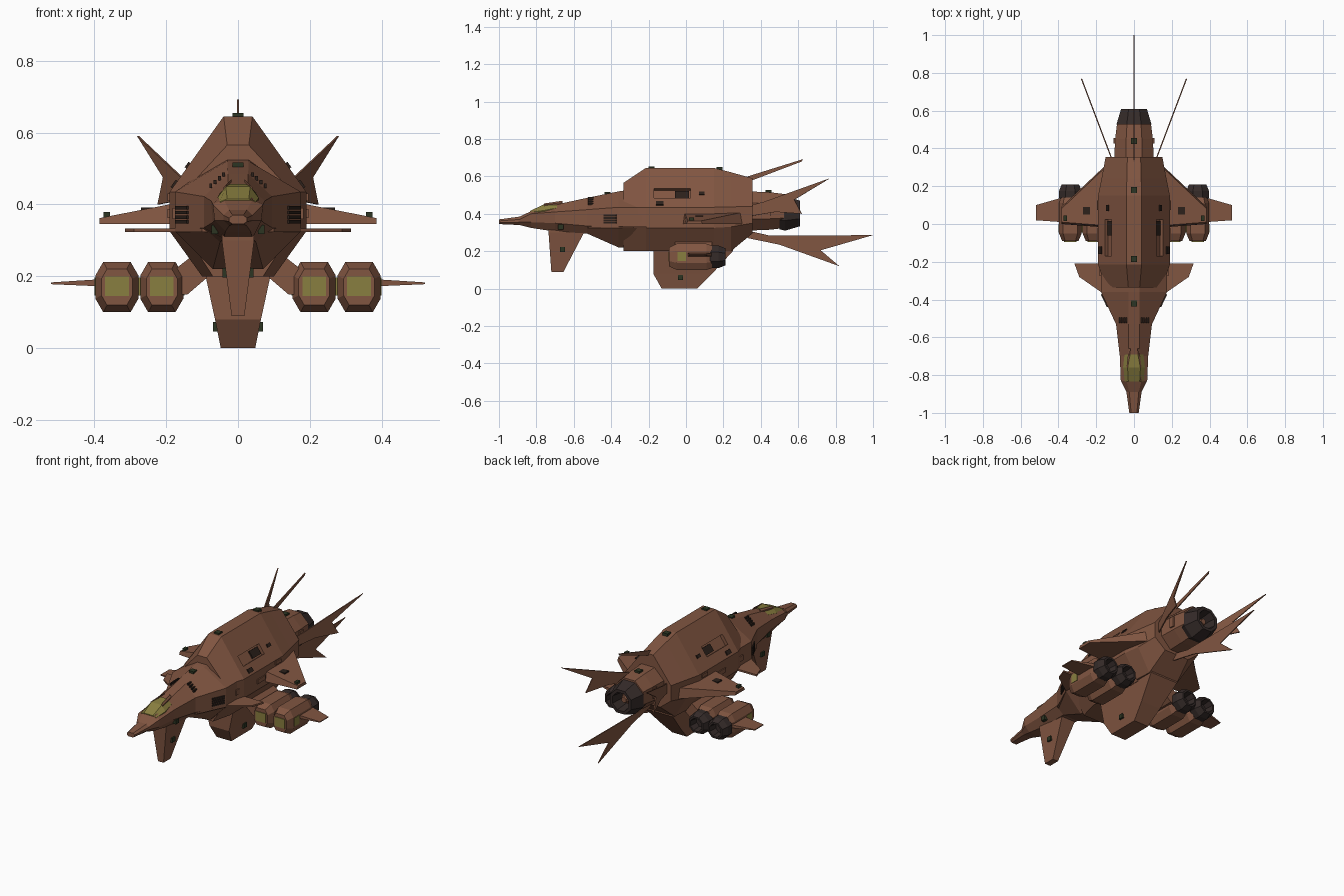
import bpy, bmesh, math
from mathutils import Vector as V

if "Cube" in bpy.data.objects:
    bpy.data.objects.remove(bpy.data.objects["Cube"])


def material(name, rgb):
    m = bpy.data.materials.new(name)
    m.diffuse_color = (*rgb, 1)
    m.use_nodes = True
    m.node_tree.nodes["Principled BSDF"].inputs["Base Color"].default_value = m.diffuse_color
    return m


BROWN = material("rust_brown_hull", (0.22, 0.092, 0.053))
OLIVE = material("olive_glass", (0.25, 0.21, 0.05))
DARK = material("dark_nozzle", (0.035, 0.024, 0.022))
BLACK = material("vent_black", (0.025, 0.015, 0.011))
GREEN = material("dark_green_lamp", (0.025, 0.035, 0.016))


def finish(name, bm, mat, mirror):
    bmesh.ops.recalc_face_normals(bm, faces=bm.faces)
    me = bpy.data.meshes.new(name)
    bm.to_mesh(me)
    bm.free()
    me.materials.append(mat)
    ob = bpy.data.objects.new(name, me)
    bpy.context.collection.objects.link(ob)
    if mirror:
        ob.modifiers.new("mirror", 'MIRROR').use_clip = False
    return ob


def loft(name, rings, mat=BROWN, mirror=False):
    """Skin a row of equal-length point rings and cap both ends."""
    bm = bmesh.new()
    vs = [[bm.verts.new(p) for p in r] for r in rings]
    n = len(rings[0])
    for a, b in zip(vs, vs[1:]):
        for i in range(n):
            j = (i + 1) % n
            bm.faces.new((a[i], a[j], b[j], b[i]))
    bm.faces.new(vs[0])
    bm.faces.new(vs[-1])
    return finish(name, bm, mat, mirror)


def prism(name, pts, vec, mat=BROWN, mirror=False):
    """Extrude a flat polygon along a vector."""
    return loft(name, [pts, [tuple(V(p) + V(vec)) for p in pts]], mat, mirror)


def box(name, c, s, mat=BROWN, mirror=False):
    x, y, z = (c[i] - s[i] / 2 for i in range(3))
    return prism(name, [(x, y, z), (x + s[0], y, z), (x + s[0], y + s[1], z), (x, y + s[1], z)],
                 (0, 0, s[2]), mat, mirror)


def section(y, tw, zt, mw, zm, lw, zl, bw, zb):
    """Symmetric eight-sided hull section."""
    half = [(tw, zt), (mw, zm), (lw, zl), (bw, zb)]
    return [(x, y, z) for x, z in half] + [(-x, y, z) for x, z in reversed(half)]


def ring(y, r, cx, cz, n=8):
    r /= math.cos(math.pi / n)
    return [(cx + r * math.cos((i + .5) * 2 * math.pi / n), y,
             cz + r * math.sin((i + .5) * 2 * math.pi / n)) for i in range(n)]


# Nose and flared neck
loft("neck", [section(*s) for s in (
    (-1.0, .015, .370, .025, .362, .025, .352, .015, .345),
    (-.89, .025, .385, .040, .370, .040, .355, .025, .340),
    (-.83, .040, .413, .070, .400, .065, .355, .035, .325),
    (-.70, .028, .448, .075, .410, .070, .350, .040, .305),
    (-.53, .028, .485, .095, .422, .095, .335, .050, .295),
    (-.36, .030, .520, .175, .435, .175, .325, .070, .220),
    (-.22, .030, .540, .175, .435, .175, .325, .070, .220))])
loft("canopy", [section(*s) for s in (
    (-.835, .030, .415, .050, .408, .050, .38, .03, .37),
    (-.76, .034, .450, .058, .418, .055, .38, .03, .37),
    (-.69, .020, .457, .050, .432, .050, .38, .03, .37))], OLIVE)
for s in (-1, 1):
    prism("canopy_frame", [(s * .033, -.76, .447), (s * .040, -.76, .440),
                           (s * .028, -.66, .452), (s * .018, -.66, .462)], (0, 0, .008))

# Main body with recessed side slots
body = loft("main_body", [section(*s) for s in (
    (-.335, .030, .565, .150, .435, .150, .325, .070, .200),
    (-.215, .040, .645, .190, .435, .190, .325, .100, .200),
    (.15, .040, .645, .190, .435, .190, .325, .100, .200),
    (.24, .038, .622, .172, .437, .172, .330, .095, .200),
    (.355, .035, .590, .150, .440, .150, .350, .080, .295))])
nrm = V((.814, 0, .581))


def on_slope(y0, y1, z0, z1, off):
    """Quad lying on the slanted upper side of the body."""
    return [tuple(V((.19 - (z - .435) * .15 / .21, y, z)) + nrm * off)
            for y, z in ((y0, z0), (y1, z0), (y1, z1), (y0, z1))]


cutter = prism("slot_cutter", on_slope(-.17, .025, .485, .535, .02), nrm * -.04, BROWN, True)
cutter.hide_render = True
mod = body.modifiers.new("slots", 'BOOLEAN')
mod.object = cutter
mod.solver = 'EXACT'
bpy.context.view_layer.objects.active = body
bpy.ops.object.modifier_apply(modifier="slots")
bpy.data.objects.remove(cutter)
prism("slot_vent", on_slope(-.06, .015, .492, .528, -.019), nrm * .008, BLACK, True)

# Body panels
for y, z, w, h in ((-.25, .375, .05, .03), (-.06, .375, .07, .025), (.1, .42, .05, .02)):
    box("side_panel", (.19 if y > -.2 else .176, y, z), (.012, w, h), BROWN, True)
prism("small_hatch", on_slope(.07, .10, .50, .515, 0), nrm * .006, BLACK, True)
prism("lower_hatch", on_slope(-.16, -.12, .445, .465, 0), nrm * .006, BLACK, True)

# Neck vents
for i in range(4):
    z = .347 + i * .013
    prism("neck_vent", [(.138, -.438, z), (.170, -.371, z), (.170, -.371, z + .009),
                        (.138, -.438, z + .009)], (.0054, -.0025, 0), BLACK, True)
for i in range(4):
    box("neck_top_vent", (.04 + i * .012, -.51, .4835 - i * .0105), (.008, .03, .012), BLACK, True)
prism("nose_intake", [(-.03, -.897, .372), (.03, -.897, .372), (.012, -.897, .348),
                      (-.012, -.897, .348)], (0, .02, 0), BLACK)

# Chin fin and belly keel
def slab(z, x, y0, y1):
    return [(-x, y0, z), (x, y0, z), (x, y1, z), (-x, y1, z)]


loft("chin_fin", [slab(.09, .018, -.72, -.655), slab(.30, .045, -.735, -.545),
                  slab(.33, .045, -.735, -.54)])
loft("belly_keel", [slab(.0, .048, -.13, .06), slab(.08, .064, -.175, .14),
                    slab(.20, .09, -.175, .25), slab(.26, .1, -.175, .25)])

# Canards, wings
prism("canard", [(.08, -.53, .323), (.10, -.52, .323), (.175, -.36, .323), (.29, -.28, .323),
                 (.315, -.21, .323), (.15, -.21, .323)], (0, 0, .01), BROWN, True)
loft("wing", [[(x, a, .345), (x, b, .345), (x, b - .01, z), (x, a + .01, z)]
              for x, a, b, z in ((.13, -.02, .33, .412), (.385, 0, .09, .362))], BROWN, True)
box("wing_panel", (.24, .07, .386), (.06, .04, .012), BLACK, True)

# Twin engine pods with winglets and pylons
for cx in (.212, .337):
    def pod(y, k):
        q = [(.038, .07), (.06, .032), (.06, -.032), (.038, -.07)]
        q += [(-a, b) for a, b in reversed(q)]
        return [(cx + a * k, y, .17 + b * k) for a, b in q]
    loft("engine_pod", [pod(-.09, .72), pod(-.05, 1), pod(.11, 1), pod(.14, .85)], BROWN, True)
    box("pod_intake", (cx, -.088, .172), (.066, .012, .055), OLIVE, True)
    box("pod_side_window", (cx, -.022, .172), (.125, .045, .05), OLIVE, True)
    box("pod_vent", (cx, .06, .18), (.123, .08, .012), BLACK, True)
    loft("pod_nozzle", [ring(y, r, cx, .17) for y, r in (
        (.12, .05), (.14, .06), (.175, .06), (.21, .046), (.21, .036), (.16, .03))], DARK, True)
loft("pod_winglet", [[(x, a, z0), (x, b, z0), (x, b, z1), (x, a, z1)] for x, a, b, z0, z1 in (
    (.38, .01, .14, .172, .192), (.52, .02, .10, .178, .183))], BROWN, True)
prism("pylon", [(.07, -.06, .26), (.13, -.06, .255), (.2, -.06, .2), (.2, -.06, .15),
                (.14, -.06, .15), (.07, -.06, .21)], (0, .2, 0), BROWN, True)

# Main engine
loft("engine_block", [ring(y, r, 0, .415) for y, r in ((.33, .105), (.45, .1), (.53, .09))])
loft("main_nozzle", [ring(y, r, 0, .402) for y, r in (
    (.50, .085), (.53, .092), (.61, .068), (.61, .052), (.53, .042))], DARK)
loft("exhaust_core", [ring(y, r, 0, .402, 6) for y, r in ((.52, .03), (.58, .015))])
box("engine_side_box", (.098, .44, .42), (.02, .03, .06), BROWN, True)

# Swallow-tailed fins and top spike
def fin_x(y):
    return .12 + .378 * (y - .36)


prism("upper_fin", [(fin_x(y), y, z) for y, z in ((.33, .44), (.42, .465), (.77, .59),
      (.58, .475), (.62, .40), (.48, .41), (.33, .385))], (.006, -.002, 0), BROWN, True)
prism("lower_fin", [(-.003, y, z) for y, z in ((.33, .31), (.45, .283), (1.0, .286),
      (.72, .205), (.82, .12), (.5, .235), (.33, .27))], (.006, 0, 0))
prism("top_spike", [(-.003, .33, .60), (-.003, .625, .692), (-.003, .62, .68),
                    (-.003, .33, .57)], (.006, 0, 0))

# Small lamps along the centre line and sides
for y, z in ((.44, .517), (.18, .640), (-.185, .645), (-.42, .508)):
    box("top_lamp", (0, y, z), (.032, .032, .018), GREEN)
for x, y, z in ((.365, .03, .366), (.06, -.03, .06), (.034, -.66, .21), (.065, -.67, .27 + .06)):
    box("side_lamp", (x, y, z), (.018, .028, .026), GREEN, True)
